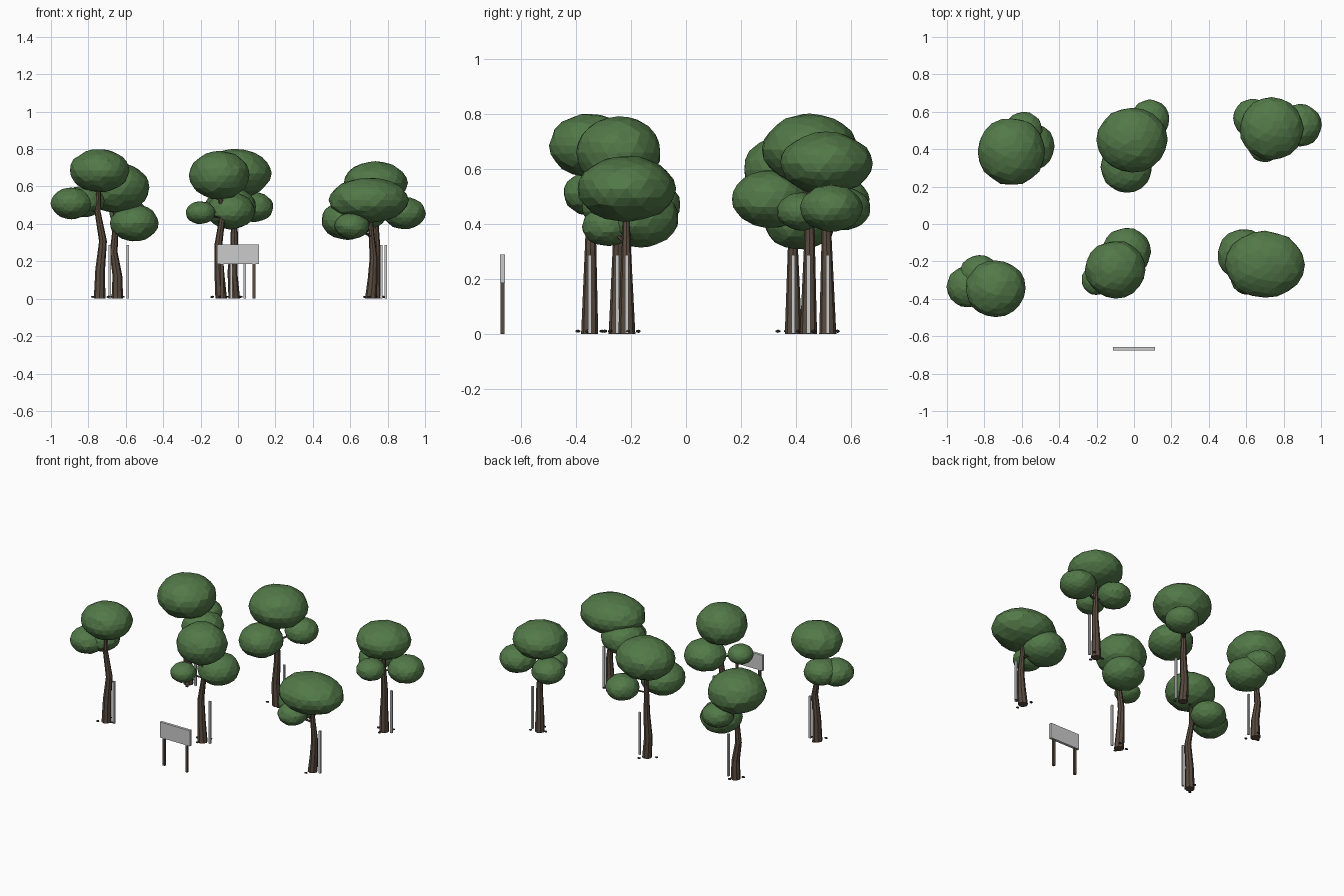
import bpy, bmesh, math, random
from mathutils import Vector

if "Cube" in bpy.data.objects:
    bpy.data.objects.remove(bpy.data.objects["Cube"])

random.seed(4)


def material(name, rgb):
    m = bpy.data.materials.new(name)
    m.diffuse_color = (*rgb, 1)
    m.use_nodes = True
    m.node_tree.nodes["Principled BSDF"].inputs["Base Color"].default_value = m.diffuse_color
    return m


LEAF = material("leaf_green", (0.085, 0.19, 0.065))
BARK = material("bark_brown", (0.10, 0.07, 0.05))
STONE = material("dark_stone", (0.06, 0.055, 0.05))


def finish(bm, name, mat=None):
    me = bpy.data.meshes.new(name)
    bmesh.ops.recalc_face_normals(bm, faces=bm.faces)
    bm.to_mesh(me)
    bm.free()
    ob = bpy.data.objects.new(name, me)
    bpy.context.collection.objects.link(ob)
    if mat:
        me.materials.append(mat)
    return ob


def box(name, center, size, mat=None):
    bm = bmesh.new()
    bmesh.ops.create_cube(bm, size=1)
    for v in bm.verts:
        v.co = Vector([c + a * s for c, a, s in zip(center, v.co, size)])
    return finish(bm, name, mat)


def tube(bm, points, r0, r1, sides):
    """Low-poly tapering tube through a few points."""
    rings, last = [], len(points) - 1
    for i, p in enumerate(points):
        d = points[min(i + 1, last)] - points[max(i - 1, 0)]
        q = Vector((0, 0, 1)).rotation_difference(d if i else Vector((0, 0, 1)))
        r = r0 + (r1 - r0) * i / last
        rings.append([bm.verts.new(p + q @ Vector((
            r * math.cos(math.tau * k / sides), r * math.sin(math.tau * k / sides), 0)))
            for k in range(sides)])
    for a, b in zip(rings, rings[1:]):
        for k in range(sides):
            n = (k + 1) % sides
            bm.faces.new((a[k], a[n], b[n], b[k]))
    bm.faces.new(rings[0])
    bm.faces.new(rings[-1])


def blob(name, center, radii, mat, subdiv=3, jitter=0.025):
    bm = bmesh.new()
    bmesh.ops.create_icosphere(bm, subdivisions=subdiv, radius=1)
    for v in bm.verts:
        f = 1 + random.uniform(-jitter, jitter)
        v.co = Vector([c + a * r * f for c, a, r in zip(center, v.co, radii)])
    return finish(bm, name, mat)


def tree(place, x, y, bends, main, radii, clumps):
    """bends: sideways shifts of the trunk at even steps up to the main clump."""
    main = Vector(main)
    step = (main.z - radii[2]) * 0.27
    path = [Vector((x, y, 0))]
    for i, b in enumerate(bends, 1):
        path.append(Vector((x + b, y + (main.y - y) * i / 3, step * i)))

    # trunk running up into the crown, with a branch to every side clump
    bm = bmesh.new()
    tube(bm, path + [path[-1].lerp(main, .6)], .031, .011, 8)
    for c in clumps:
        target = Vector(c[:3])
        tube(bm, [path[-1], path[-1].lerp(target, .8)], .011, .007, 6)
    finish(bm, f"{place}_trunk", BARK)

    # leafy crown, side clumps slightly flattened
    blob(f"{place}_crown_main", main, radii, LEAF)
    for i, (*center, r) in enumerate(clumps, 1):
        blob(f"{place}_crown_side_{i}", center, (r, r, r * .76), LEAF)

    # support stake beside the trunk
    box(f"{place}_stake", (x + .055, y, .145), (.013, .013, .285))

    # pebbles at the foot
    turn = random.uniform(0, math.tau)
    for i in range(3):
        a = turn + i * math.tau / 3 + random.uniform(-.4, .4)
        r = random.uniform(.045, .065)
        blob(f"{place}_pebble_{i + 1}", (x + r * math.cos(a), y + r * math.sin(a), .01),
             (.012, .010, .006), STONE, 1, .1)


# front row
tree("front_left", -.74, -.35, (.003, .018, -.01), (-.74, -.345, .685), (.16, .152, .115),
     [(-.89, -.335, .51, .11), (-.825, -.275, .52, .11)])
tree("front_middle", -.09, -.25, (-.01, -.015, .005), (-.1, -.245, .66), (.16, .155, .13),
     [(-.04, -.15, .47, .13), (-.2, -.3, .46, .08)])
tree("front_right", .71, -.215, (.01, .015, .005), (.7, -.217, .527), (.212, .178, .12),
     [(.585, -.165, .42, .138), (.61, -.285, .39, .093)])

# back row
tree("back_left", -.645, .39, (0, -.02, -.01), (-.655, .388, .595), (.18, .18, .135),
     [(-.555, .415, .405, .13), (-.59, .5, .46, .1)])
tree("back_middle", -.02, .445, (-.01, 0, 0), (-.01, .45, .67), (.187, .173, .13),
     [(-.04, .305, .49, .138), (.085, .56, .49, .105)])
tree("back_right", .735, .515, (0, .005, 0), (.735, .51, .62), (.17, .168, .113),
     [(.89, .528, .457, .113), (.635, .565, .455, .105), (.7, .42, .445, .09)])

# sign at the front
box("sign_board", (0, -.667, .237), (.225, .018, .105))
for side, x in (("left", -.085), ("right", .085)):
    box(f"sign_post_{side}", (x, -.667, .095), (.016, .014, .19), BARK)
